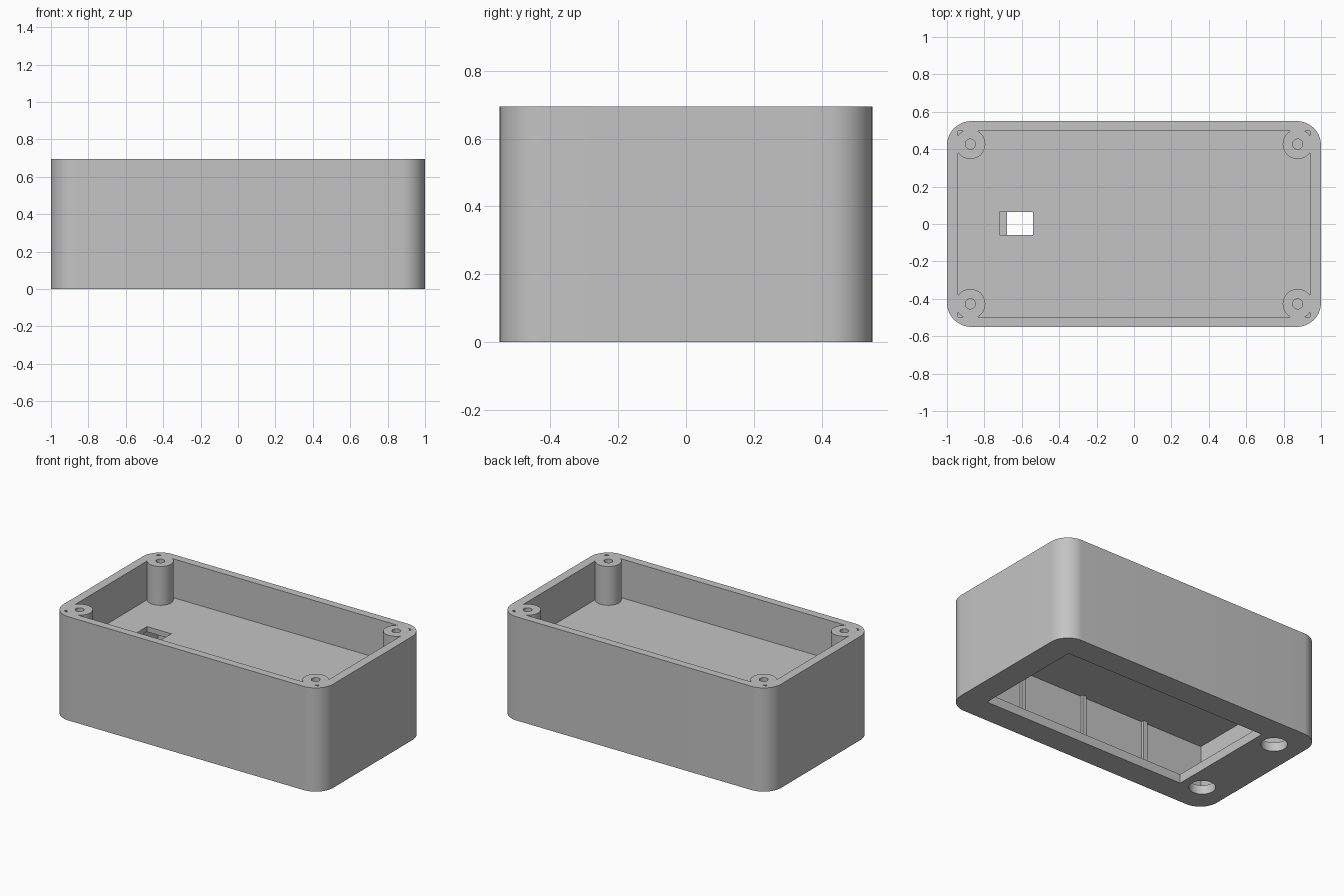
import bpy, bmesh, math
from mathutils import Matrix

old = bpy.data.objects.get("Cube")
if old:
    bpy.data.objects.remove(old, do_unlink=True)

# Main dimensions
HX, HY, H = 1.0, 0.55, 0.695      # outer half sizes and height
IX, IY = 0.94, 0.497              # inner half sizes of both chambers
FLOOR, CEILING, BASE = 0.435, 0.40, 0.06

grey = bpy.data.materials.new("light_grey_plastic")
grey.use_nodes = True
grey.diffuse_color = (0.55, 0.55, 0.55, 1)
grey.node_tree.nodes["Principled BSDF"].inputs["Base Color"].default_value = grey.diffuse_color


def prism(name, outline, low, high, matrix=Matrix()):
    """Extrude a flat outline from low to high along z, then place it."""
    bm = bmesh.new()
    face = bm.faces.new([bm.verts.new((x, y, low)) for x, y in outline])
    moved = bmesh.ops.extrude_face_region(bm, geom=[face])["geom"]
    verts = [v for v in moved if isinstance(v, bmesh.types.BMVert)]
    bmesh.ops.translate(bm, verts=verts, vec=(0, 0, high - low))
    bm.transform(matrix)
    bmesh.ops.recalc_face_normals(bm, faces=bm.faces)
    mesh = bpy.data.meshes.new(name)
    bm.to_mesh(mesh)
    bm.free()
    mesh.materials.append(grey)
    obj = bpy.data.objects.new(name, mesh)
    bpy.context.collection.objects.link(obj)
    return obj


def rect(x0, x1, y0, y1):
    return [(x0, y0), (x1, y0), (x1, y1), (x0, y1)]


def circle(x, y, r, n=40):
    return [(x + r * math.cos(2 * math.pi * i / n), y + r * math.sin(2 * math.pi * i / n))
            for i in range(n)]


def rounded_rect(hx, hy, r, n=14):
    pts = []
    for q, (sx, sy) in enumerate([(1, 1), (-1, 1), (-1, -1), (1, -1)]):
        for i in range(n + 1):
            a = math.pi / 2 * (q + i / n)
            pts.append((sx * (hx - r) + r * math.cos(a), sy * (hy - r) + r * math.sin(a)))
    return pts


def flat_circle(r, half, n=16):
    """Circle with its top and bottom cut flat at +-half."""
    limit = math.asin(half / r)
    arc = [limit * (2 * i / n - 1) for i in range(n + 1)]
    return ([(r * math.cos(a), r * math.sin(a)) for a in arc] +
            [(-r * math.cos(a), -r * math.sin(a)) for a in arc])


def combine(target, tool, operation):
    mod = target.modifiers.new(operation, 'BOOLEAN')
    mod.operation, mod.solver, mod.object = operation, 'EXACT', tool
    bpy.context.view_layer.objects.active = target
    bpy.ops.object.modifier_apply(modifier=mod.name)
    bpy.data.objects.remove(tool, do_unlink=True)


# Rounded enclosure block with an upper tray and a lower chamber
body = prism("enclosure_body", rounded_rect(HX, HY, 0.13), 0, H)
combine(body, prism("tray_cutter", rect(-IX, IX, -IY, IY), FLOOR, H + 0.1), 'DIFFERENCE')
combine(body, prism("chamber_cutter", rect(-IX, IX, -IY, IY), BASE, CEILING), 'DIFFERENCE')

# Rectangular opening in the base and cable slot in the middle floor
combine(body, prism("base_opening_cutter", rect(-0.68, 0.83, -0.38, 0.38), -0.1, 0.1), 'DIFFERENCE')
combine(body, prism("slot_cutter", rect(-0.72, -0.54, -0.06, 0.065), 0.35, 0.5), 'DIFFERENCE')

# Round holes in the base near the socket end
for s in (-1, 1):
    combine(body, prism("base_hole_cutter", circle(-0.815, s * 0.335, 0.08), -0.1, 0.1), 'DIFFERENCE')

# Corner screw posts with blind holes
for sx in (-1, 1):
    for sy in (-1, 1):
        x, y = sx * 0.875, sy * 0.427
        combine(body, prism("screw_post", circle(x, y, 0.08), 0.418, H), 'UNION')
        combine(body, prism("screw_hole_cutter", circle(x, y, 0.027, 24), 0.48, H + 0.1), 'DIFFERENCE')

# Stepped socket hole through the end wall: local x -> y, y -> z, z -> x
socket = Matrix(((0, 0, 1, 0), (1, 0, 0, 0), (0, 1, 0, 0.24), (0, 0, 0, 1)))
combine(body, prism("socket_recess_cutter", flat_circle(0.222, 0.145), -1.1, -0.975, socket), 'DIFFERENCE')
combine(body, prism("socket_hole_cutter", flat_circle(0.2, 0.125), -1.05, -0.9, socket), 'DIFFERENCE')

# Thin upright ribs along the long walls of the lower chamber
for x in (-0.49, -0.015, 0.46):
    for s in (-1, 1):
        y0, y1 = sorted((s * (IY + 0.01), s * (IY - 0.02)))
        combine(body, prism("rib", rect(x - 0.014, x + 0.014, y0, y1), BASE - 0.01, CEILING + 0.01), 'UNION')

# Smooth curves, sharp edges
bpy.ops.object.select_all(action='DESELECT')
body.select_set(True)
bpy.context.view_layer.objects.active = body
bpy.ops.object.shade_smooth_by_angle(angle=math.radians(30))
